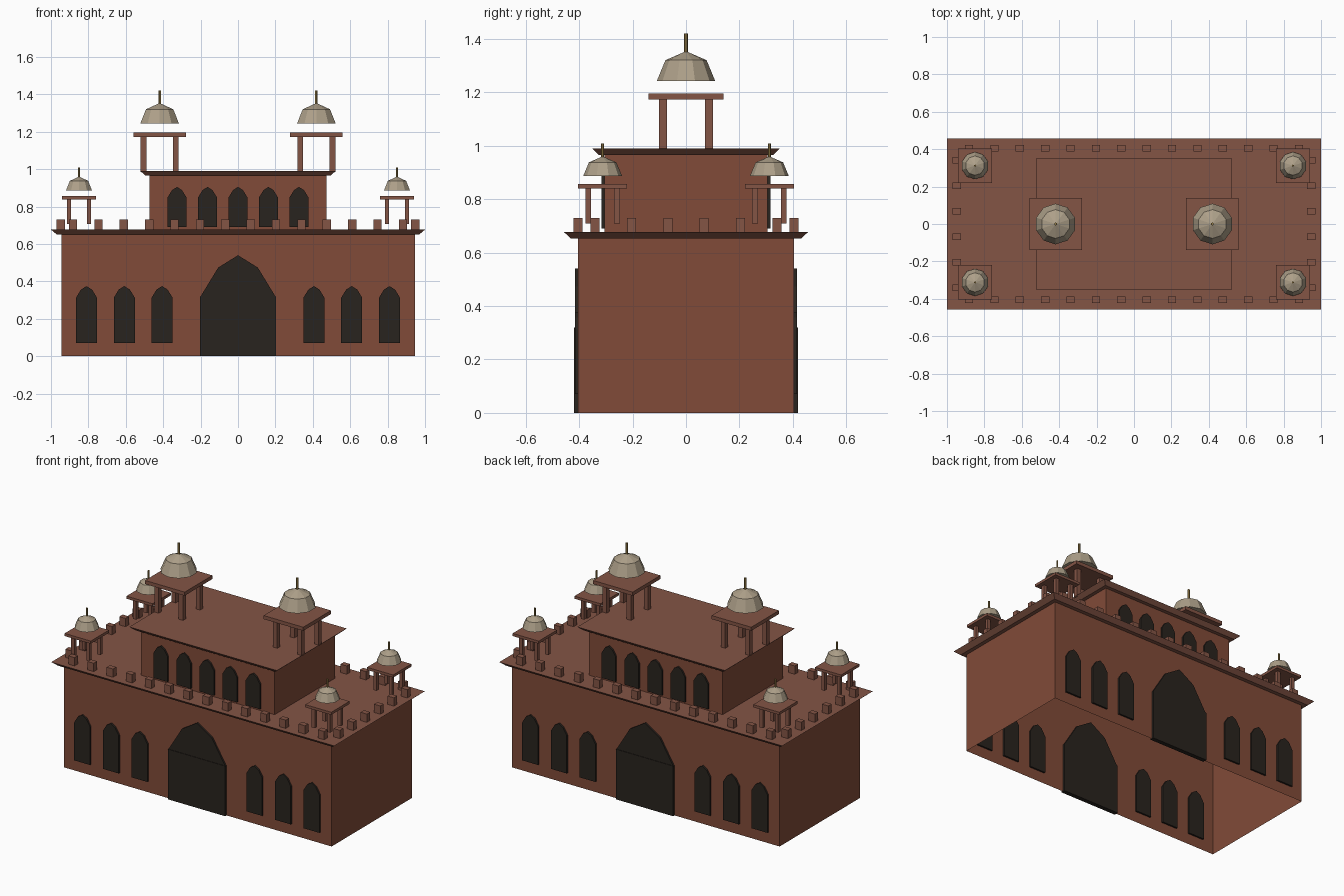
import bpy, bmesh, math

if "Cube" in bpy.data.objects:
    bpy.data.objects.remove(bpy.data.objects["Cube"])


def material(name, rgb):
    m = bpy.data.materials.new(name)
    m.diffuse_color = (*rgb, 1)
    m.use_nodes = True
    m.node_tree.nodes["Principled BSDF"].inputs["Base Color"].default_value = m.diffuse_color
    return m


WALL = material("red_sandstone", (0.22, 0.07, 0.04))
TRIM = material("pale_sandstone", (0.23, 0.09, 0.06))
DARK = material("dark_opening", (0.022, 0.017, 0.013))
STONE = material("dome_stone", (0.42, 0.35, 0.25))
GOLD = material("finial_gold", (0.30, 0.20, 0.06))


def finish(name, bm, mat):
    bmesh.ops.recalc_face_normals(bm, faces=bm.faces)
    me = bpy.data.meshes.new(name)
    bm.to_mesh(me)
    bm.free()
    me.materials.append(mat)
    ob = bpy.data.objects.new(name, me)
    bpy.context.collection.objects.link(ob)
    return ob


def loft(name, rings, mat, bottom=True, top=True):
    """Skin a stack of equal-length point rings."""
    bm = bmesh.new()
    vs = [[bm.verts.new(p) for p in r] for r in rings]
    n = len(vs[0])
    for a, b in zip(vs, vs[1:]):
        for i in range(n):
            j = (i + 1) % n
            bm.faces.new((a[i], a[j], b[j], b[i]))
    if bottom:
        bm.faces.new(vs[0][::-1])
    if top:
        bm.faces.new(vs[-1])
    return finish(name, bm, mat)


def rect(cx, cy, hx, hy, z):
    return [(cx + sx * hx, cy + sy * hy, z)
            for sx, sy in ((-1, -1), (1, -1), (1, 1), (-1, 1))]


def box(name, cx, cy, hx, hy, z0, z1, mat, bottom=True):
    return loft(name, [rect(cx, cy, hx, hy, z0), rect(cx, cy, hx, hy, z1)], mat, bottom)


def ring(cx, cy, r, z, n):
    # a corner points along y
    return [(cx + r * math.sin(2 * math.pi * i / n),
             cy - r * math.cos(2 * math.pi * i / n), z) for i in range(n)]


def arch(name, cx, y, half, z0, spring, apex, depth):
    """Pointed arch panel set through a wall."""
    mid = spring + (apex - spring) * 0.7
    prof = [(-half, z0), (half, z0), (half, spring), (half * 0.53, mid),
            (0, apex), (-half * 0.53, mid), (-half, spring)]
    loft(name, [[(cx + x, y + d, z) for x, z in prof] for d in (-depth, depth)], DARK)


def kiosk(name, cx, cy, z0, slab, slab_z, slab_t, off, post, dome_z, r, tip, fin):
    for sx in (-1, 1):
        for sy in (-1, 1):
            box(name + "_post", cx + sx * off, cy + sy * off, post, post, z0, slab_z, TRIM)
    box(name + "_slab", cx, cy, slab, slab, slab_z, slab_z + slab_t, TRIM)
    # ten-sided faceted dome
    s = r * math.sqrt(0.5)
    loft(name + "_dome", [ring(cx, cy, r, dome_z, 10),
                          ring(cx, cy, s, dome_z + s, 10),
                          ring(cx, cy, fin * 0.5, dome_z + r, 10)], STONE)
    loft(name + "_finial", [ring(cx, cy, fin, dome_z + r * 0.9, 6),
                            ring(cx, cy, fin, tip, 6)], GOLD)


# Lower storey (open underneath) and its flared cornice
box("lower_walls", 0, 0, 0.945, 0.405, 0, 0.66, WALL, bottom=False)
loft("lower_cornice", [rect(0, 0, 0.97, 0.43, 0.652), rect(0, 0, 1.0, 0.457, 0.677)], TRIM)

# Upper storey and cornice
box("upper_walls", 0, 0, 0.472, 0.305, 0.675, 0.97, WALL)
loft("upper_cornice", [rect(0, 0, 0.495, 0.328, 0.966), rect(0, 0, 0.522, 0.352, 0.99)], TRIM)

# Doors and windows, front and back
for side, s in (("front", -1), ("back", 1)):
    arch(side + "_gate_arch", 0, s * 0.405, 0.2, 0.3, 0.32, 0.54, 0.011)
    box(side + "_gate_door", 0, s * 0.405, 0.203, 0.014, 0, 0.32, DARK)
    for x in (-0.81, -0.608, -0.406, 0.406, 0.608, 0.81):
        arch(side + "_lower_window", x, s * 0.405, 0.056, 0.07, 0.313, 0.375, 0.011)
    for i in range(-2, 3):
        arch(side + "_upper_window", i * 0.163, s * 0.305, 0.05, 0.69, 0.85, 0.905, 0.011)

# Battlement blocks round the roof edge
for s in (-1, 1):
    for i in range(14):
        box("long_side_merlon", -0.882 + i * 0.1357, s * 0.405, 0.022, 0.017, 0.675, 0.73, TRIM)
    for i in range(6):
        box("short_side_merlon", s * 0.948, -0.34 + i * 0.136, 0.022, 0.017, 0.675, 0.73, TRIM)

# Domed kiosks: two large on the upper roof, four small at the corners
for sx in (-1, 1):
    kiosk("large_kiosk", sx * 0.419, 0, 0.985, 0.14, 1.173, 0.023, 0.086, 0.015,
          1.243, 0.109, 1.42, 0.008)
    for sy in (-1, 1):
        kiosk("corner_kiosk", sx * 0.85, sy * 0.312, 0.708, 0.092, 0.839, 0.017, 0.054, 0.011,
              0.886, 0.073, 1.009, 0.0055)
